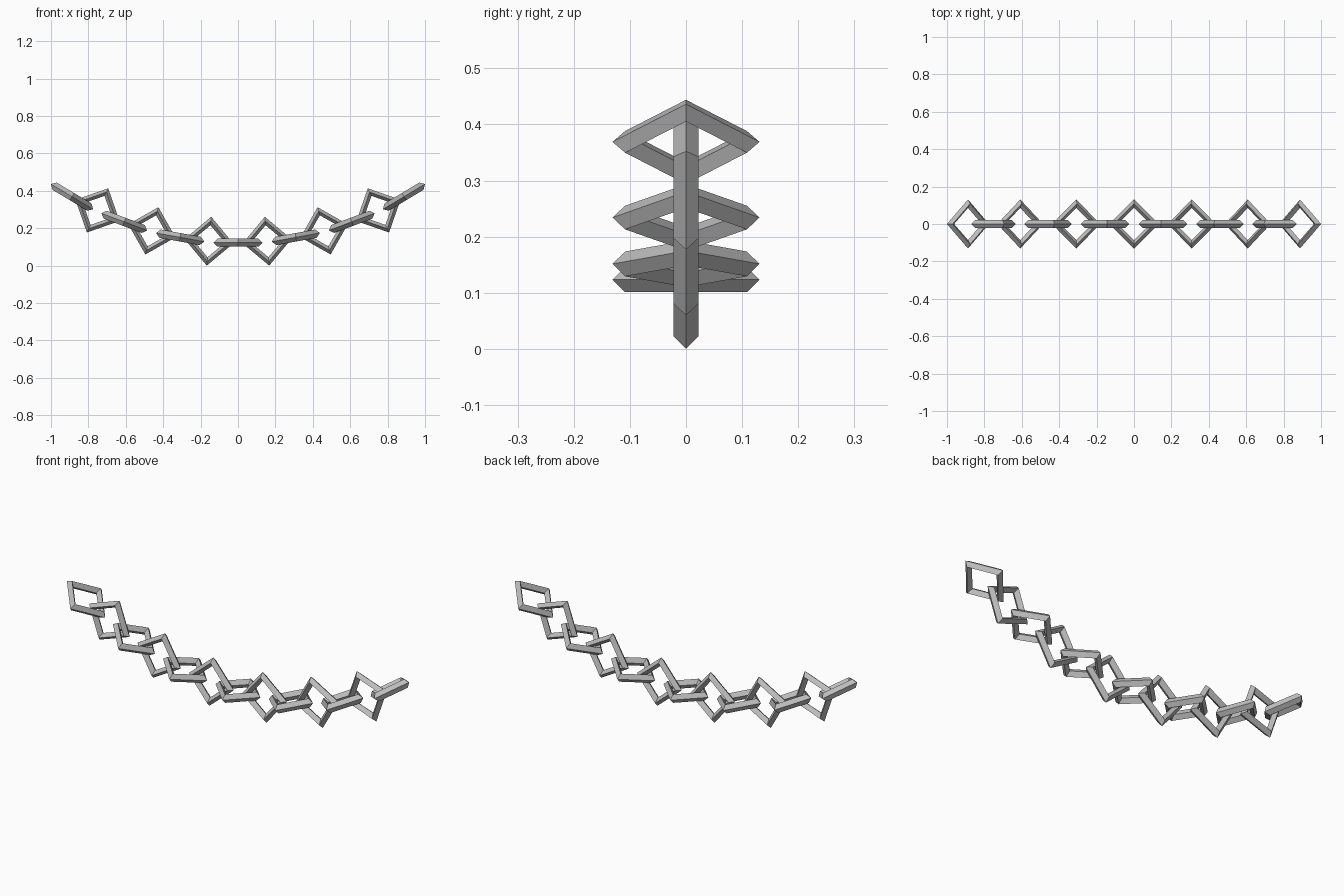
import bpy
from math import sin, cos, radians

if "Cube" in bpy.data.objects:
    bpy.data.objects.remove(bpy.data.objects["Cube"], do_unlink=True)

LINKS_PER_SIDE = 6
STEP = radians(5.15)      # bend of the chain from one link to the next
ARC_RADIUS = 1.7285       # radius of the hanging curve
LOWEST = 0.1235           # height of the middle link
RING, BAR = 0.1085, 0.0225

# Plain grey metal
metal = bpy.data.materials.new("grey metal")
metal.use_nodes = True
grey = (0.5, 0.5, 0.5, 1.0)
metal.diffuse_color = grey
metal.node_tree.nodes["Principled BSDF"].inputs["Base Color"].default_value = grey


def add_link(index):
    """Square link with a diamond-shaped bar, set along the hanging curve."""
    angle = index * STEP
    upright = index % 2 == 1
    bpy.ops.mesh.primitive_torus_add(
        major_segments=4, minor_segments=4,
        major_radius=RING, minor_radius=BAR,
        location=(ARC_RADIUS * sin(angle), 0, LOWEST + ARC_RADIUS * (1 - cos(angle))),
        rotation=(radians(90) if upright else 0, -angle, 0))
    link = bpy.context.object
    side = "middle" if index == 0 else ("left" if index > 0 else "right")
    kind = "upright" if upright else "flat"
    link.name = f"{kind}_link_{side}_{abs(index)}"
    link.data.materials.append(metal)
    bpy.ops.object.shade_flat()


# Flat and upright links alternate along the chain
for i in range(-LINKS_PER_SIDE, LINKS_PER_SIDE + 1):
    add_link(i)
